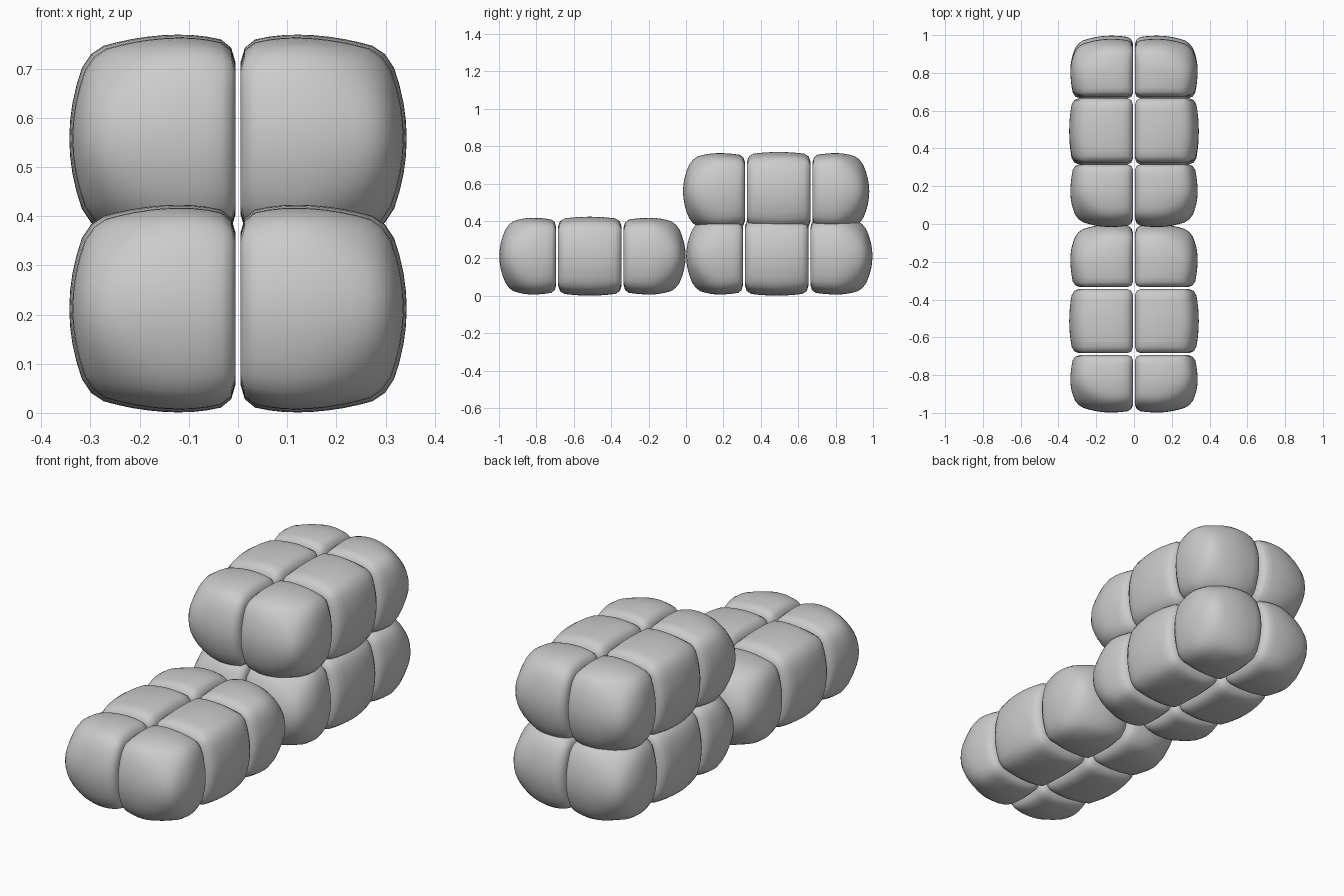
import bpy, bmesh, math
from mathutils import Vector

cube = bpy.data.objects.get("Cube")
if cube:
    bpy.data.objects.remove(cube)

grey = bpy.data.materials.new("soft_grey")
grey.use_nodes = True
GREY = (0.6, 0.6, 0.6, 1)
grey.diffuse_color = GREY
grey.node_tree.nodes["Principled BSDF"].inputs["Base Color"].default_value = GREY

HALF_W, HALF_L, HALF_H = 0.343, 0.498, 0.211
GAP = 0.005
SEAMS = (-0.189, 0.161)
ROUND = 0.2


def fall(t, low, high, mid=0.0):
    """Surface drop towards the two edges of a pack, zero at mid."""
    if t < mid:
        return low * ((mid - t) / (1 + mid)) ** 2
    return high * ((t - mid) / (1 - mid)) ** 2


def rounded(p):
    """Round the edges of the unit block."""
    core = Vector([max(ROUND - 1, min(1 - ROUND, c)) for c in p])
    return core + (p - core).normalized() * ROUND


def lerp(t, a, b):
    return a + (t + 1) / 2 * (b - a)


def pack_mesh(side, row):
    """One soft pack: flat against its neighbours, bulging outwards."""
    bm = bmesh.new()
    bmesh.ops.create_cube(bm, size=2)
    bmesh.ops.subdivide_edges(bm, edges=bm.edges[:], cuts=9, use_grid_fill=True)
    end_front, end_back = row == 0, row == 2
    shrink = 0 if row == 1 else 0.006
    for v in bm.verts:
        a, b, c = rounded(v.co)
        # Outer side, ends and top of the bulging block
        along = fall(b, 0.04 if end_front else 0.02, 0.04 if end_back else 0.02)
        wide = HALF_W - shrink - fall(c, 0.04, 0.04) - along
        high = HALF_H - shrink - fall(a, 0.018, 0.032, -0.25) - along * 0.7
        end = HALF_L - fall(c, 0.05, 0.05) - fall(a, 0.012, 0.035, -0.2)
        y0 = -end if end_front else SEAMS[row - 1] + GAP
        y1 = end if end_back else SEAMS[row] - GAP
        v.co = (side * lerp(a, GAP, wide), lerp(b, y0, y1), c * high)
    bmesh.ops.recalc_face_normals(bm, faces=bm.faces[:])
    for f in bm.faces:
        f.smooth = True
    mesh = bpy.data.meshes.new("soft_pack")
    bm.to_mesh(mesh)
    bm.free()
    mesh.materials.append(grey)
    return mesh


packs = {(s, r): pack_mesh(s, r) for s in (-1, 1) for r in range(3)}

# Three bales of six packs; the upper one is turned around
for bale, y, z, turn in (("front_bale", -0.5, 0.212, 0),
                         ("rear_lower_bale", 0.499, 0.212, 0),
                         ("rear_upper_bale", 0.482, 0.558, math.pi)):
    for (side, row), mesh in packs.items():
        name = f"{bale}_{'left' if side > 0 else 'right'}_pack_{row + 1}"
        pack = bpy.data.objects.new(name, mesh)
        pack.location = (0, y, z)
        pack.rotation_euler.z = turn
        bpy.context.collection.objects.link(pack)
